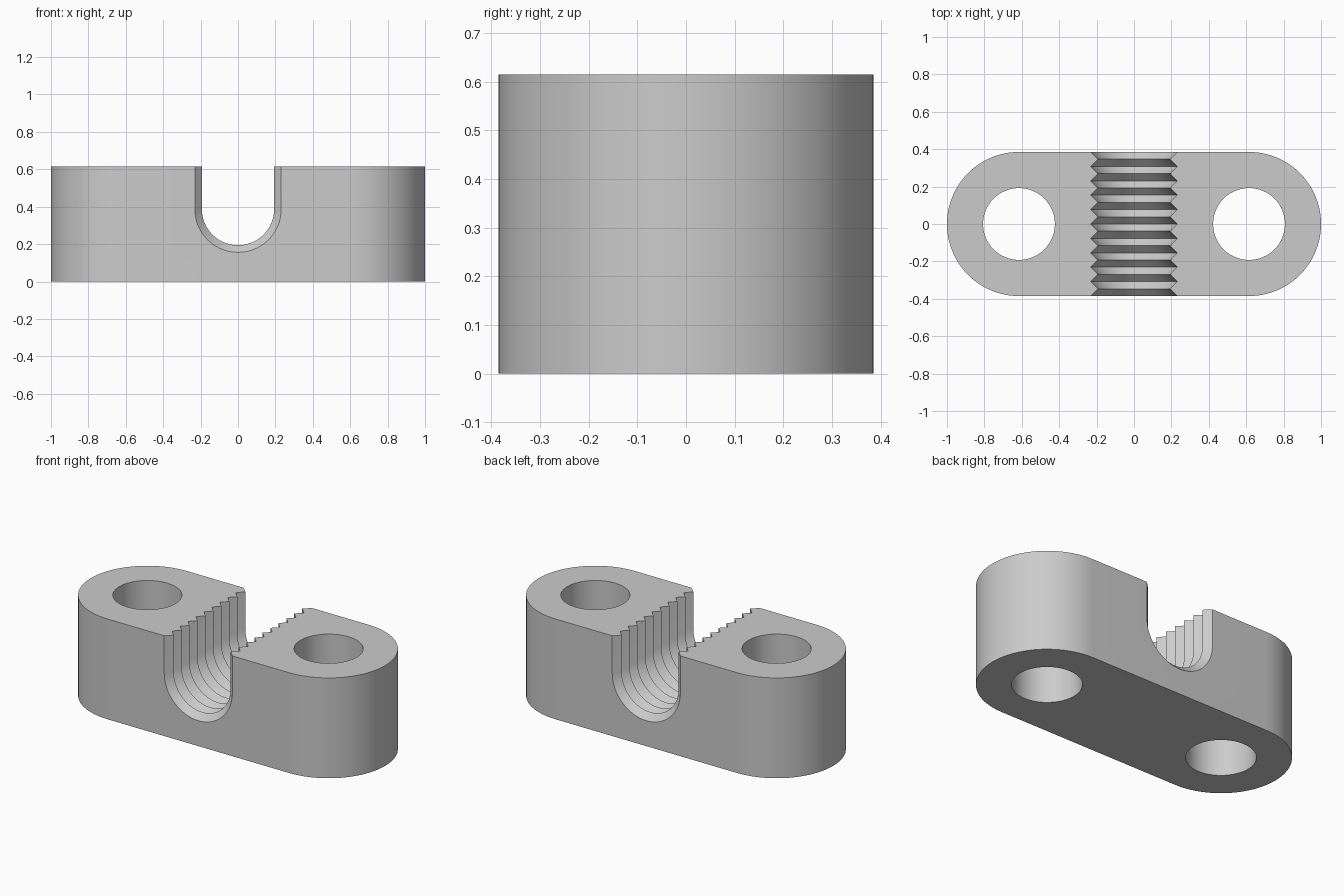
import bpy, bmesh, math

HALF_W, HEIGHT, END_X = 0.385, 0.615, 0.615
HOLE_R = 0.192
SLOT_Z, CREST_R, ROOT_R, TEETH = 0.387, 0.193, 0.231, 10

if "Cube" in bpy.data.objects:
    bpy.data.objects.remove(bpy.data.objects["Cube"], do_unlink=True)

grey = bpy.data.materials.new("light_grey")
grey.use_nodes = True
colour = (0.6, 0.6, 0.6, 1)
grey.diffuse_color = colour
grey.node_tree.nodes["Principled BSDF"].inputs["Base Color"].default_value = colour


def arc(cx, cy, r, start, end, n):
    """Points along an arc, angles in degrees."""
    steps = [math.radians(start + (end - start) * i / n) for i in range(n + 1)]
    return [(cx + r * math.cos(a), cy + r * math.sin(a)) for a in steps]


def loft(name, rings):
    """Closed solid through matching rings of points."""
    bm = bmesh.new()
    loops = [[bm.verts.new(p) for p in ring] for ring in rings]
    bm.faces.new(loops[0])
    bm.faces.new(loops[-1])
    for a, b in zip(loops, loops[1:]):
        for i in range(len(a)):
            j = (i + 1) % len(a)
            bm.faces.new((a[i], a[j], b[j], b[i]))
    bmesh.ops.recalc_face_normals(bm, faces=bm.faces)
    mesh = bpy.data.meshes.new(name)
    bm.to_mesh(mesh)
    bm.free()
    mesh.materials.append(grey)
    obj = bpy.data.objects.new(name, mesh)
    bpy.context.collection.objects.link(obj)
    return obj


def prism(name, outline, z0, z1):
    return loft(name, [[(x, y, z) for x, y in outline] for z in (z0, z1)])


def slot_ring(r, y):
    """U-shaped section of the slot, open past the top of the block."""
    u = arc(0, SLOT_Z, r, 180, 360, 40)
    return [(x, y, z) for x, z in [(-r, 0.8)] + u + [(r, 0.8)]]


# Block with rounded ends
body = prism("clamp_block",
             arc(END_X, 0, HALF_W, -90, 90, 48) + arc(-END_X, 0, HALF_W, 90, 270, 48),
             0, HEIGHT)

# Bolt holes through both ends
cutters = [prism("hole_cutter", arc(side * END_X, 0, HOLE_R, 0, 360, 64)[:-1], -0.1, 0.8)
           for side in (-1, 1)]

# Slot with V-shaped ridges, widest at both mouths
rings = [slot_ring(ROOT_R, -HALF_W - 0.1)]
for i in range(2 * TEETH + 1):
    rings.append(slot_ring(CREST_R if i % 2 else ROOT_R, HALF_W * (i / TEETH - 1)))
rings.append(slot_ring(ROOT_R, HALF_W + 0.1))
cutters.append(loft("slot_cutter", rings))

# Cut, then remove the cutters
for obj in bpy.context.selected_objects:
    obj.select_set(False)
bpy.context.view_layer.objects.active = body
body.select_set(True)
for cutter in cutters:
    cutter.hide_render = True
    mod = body.modifiers.new("cut", 'BOOLEAN')
    mod.operation, mod.solver, mod.object = 'DIFFERENCE', 'EXACT', cutter
    bpy.ops.object.modifier_apply(modifier=mod.name)
    bpy.data.objects.remove(cutter, do_unlink=True)

bpy.ops.object.shade_smooth_by_angle(angle=math.radians(25))
